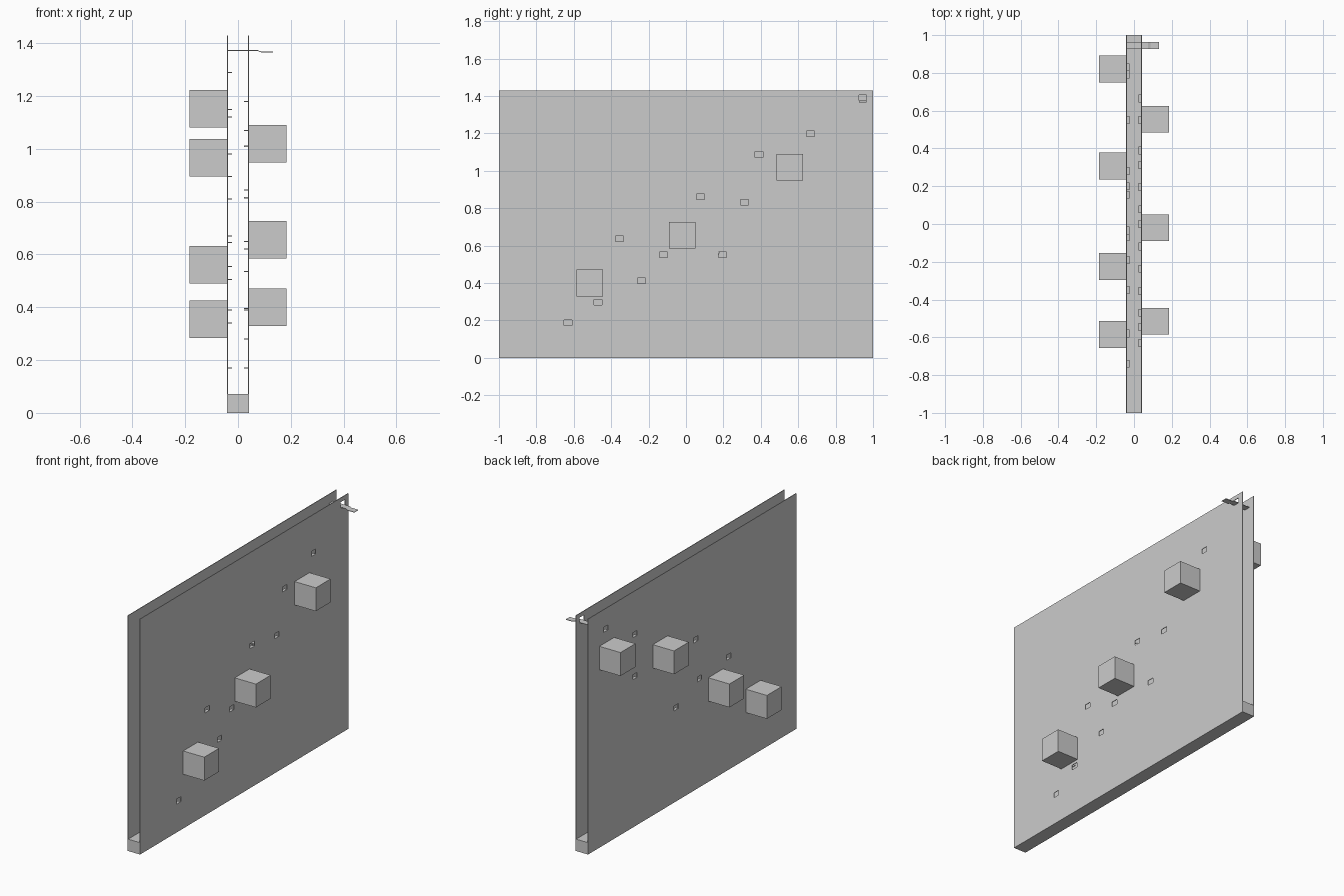
import bpy, bmesh
from mathutils import Matrix, Vector

if "Cube" in bpy.data.objects:
    bpy.data.objects.remove(bpy.data.objects["Cube"])

HALF_W, THICK, HEIGHT = 0.042, 0.004, 1.43
HOLE_Y, HOLE_Z, TAB = 0.042, 0.032, 0.019

# slot positions: (y, bottom z)
RIGHT_SLOTS = [(-.63, .17), (-.47, .28), (-.545, .39), (-.237, .395), (-.12, .535),
               (.195, .535), (-.355, .62), (0, .65), (.312, .815), (.078, .845),
               (.55, 1.01), (.39, 1.07), (.665, 1.18)]
LEFT_SLOTS = [(-.74, .17), (-.58, .34), (-.35, .39), (-.19, .505), (.155, .555),
              (-.07, .645), (-.35, .67), (.2, .81), (.55, .895), (-.035, .895),
              (.28, .98), (.79, 1.12), (.55, 1.15), (.83, 1.29)]
EXIT_SLOT = (.945, 1.373)

# block centres: (y, z)
RIGHT_BLOCKS = [(-.515, .40), (-.02, .655), (.555, 1.02)]
LEFT_BLOCKS = [(-.585, .355), (-.225, .562), (.307, .966), (.82, 1.152)]


def boxes(name, ranges):
    """One object made of axis-aligned boxes given as (min corner, max corner)."""
    bm = bmesh.new()
    for a, b in ranges:
        lo = Vector(map(min, zip(a, b)))
        hi = Vector(map(max, zip(a, b)))
        bmesh.ops.create_cube(bm, size=1, matrix=Matrix.Translation((lo + hi) / 2)
                              @ Matrix.Diagonal((*(hi - lo), 1)))
    mesh = bpy.data.meshes.new(name)
    bm.to_mesh(mesh)
    bm.free()
    ob = bpy.data.objects.new(name, mesh)
    bpy.context.collection.objects.link(ob)
    return ob


def slotted_panel(name, side, slots):
    """Thin sheet with rectangular slots cut through it."""
    panel = boxes(name, [((side * (HALF_W - THICK), -1, 0), (side * HALF_W, 1, HEIGHT))])
    cutter = boxes(name + "_cutter", [((side * .03, y - HOLE_Y / 2, z),
                                       (side * .05, y + HOLE_Y / 2, z + HOLE_Z))
                                      for y, z in slots])
    cutter.hide_render = True
    mod = panel.modifiers.new("slots", 'BOOLEAN')
    mod.operation, mod.solver, mod.object = 'DIFFERENCE', 'EXACT', cutter
    dg = bpy.context.evaluated_depsgraph_get()
    mesh = bpy.data.meshes.new_from_object(panel.evaluated_get(dg))
    panel.modifiers.clear()
    panel.data = mesh
    bpy.data.objects.remove(cutter)


for label, side, slots, blocks in (("right", 1, RIGHT_SLOTS, RIGHT_BLOCKS),
                                   ("left", -1, LEFT_SLOTS, LEFT_BLOCKS)):
    slotted_panel(label + "_panel", side, slots + ([EXIT_SLOT] if side > 0 else []))
    # shelf tabs folded inward at the bottom of each slot
    boxes(label + "_tabs", [((side * HALF_W, y - HOLE_Y / 2, z - .002),
                             (side * (HALF_W - TAB), y + HOLE_Y / 2, z + .002))
                            for y, z in slots])
    # protruding cubes
    for i, (y, z) in enumerate(blocks):
        boxes(f"{label}_block_{i + 1}", [((side * HALF_W, y - .071, z - .071),
                                          (side * .184, y + .071, z + .071))])

# base filling the gap between the panels
boxes("base", [((-HALF_W + THICK, -1, 0), (HALF_W - THICK, 1, .072))])

# exit ledge: thin strip passing through the top slot, dipping at its end
path = [(-.038, 1.373), (.074, 1.373), (.088, 1.367), (.133, 1.367)]
bm = bmesh.new()
outline = [(x, z + .0015) for x, z in path] + [(x, z - .0015) for x, z in reversed(path)]
face = bm.faces.new([bm.verts.new((x, .926, z)) for x, z in outline])
new = bmesh.ops.extrude_face_region(bm, geom=[face])["geom"]
bmesh.ops.translate(bm, vec=(0, .038, 0),
                    verts=[v for v in new if isinstance(v, bmesh.types.BMVert)])
bmesh.ops.recalc_face_normals(bm, faces=bm.faces)
mesh = bpy.data.meshes.new("exit_ledge")
bm.to_mesh(mesh)
bm.free()
bpy.context.collection.objects.link(bpy.data.objects.new("exit_ledge", mesh))
